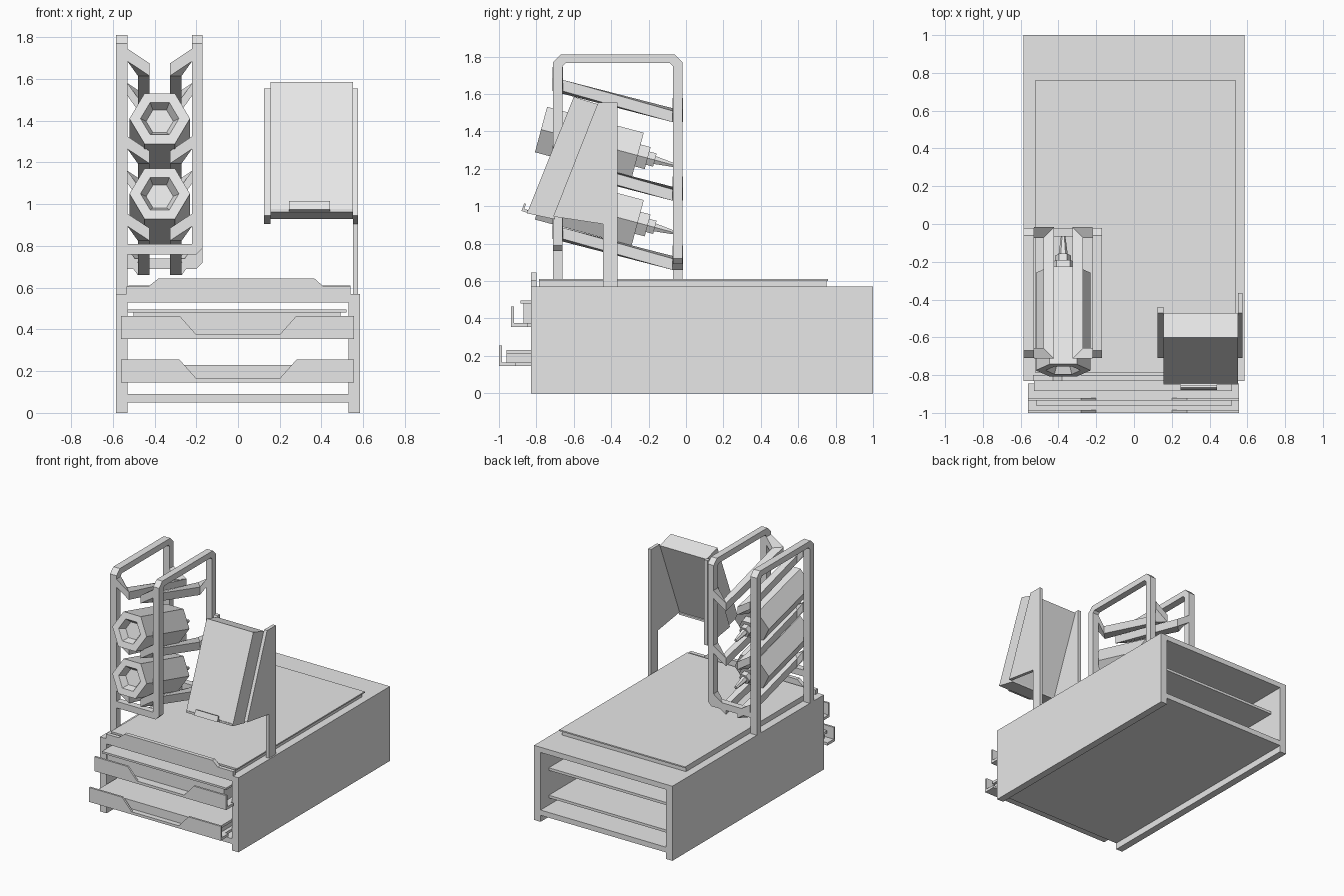
import bpy, bmesh, math
from mathutils import Vector, Matrix

cube = bpy.data.objects.get("Cube")
if cube:
    bpy.data.objects.remove(cube)

grey = bpy.data.materials.new("light_grey")
grey.use_nodes = True
grey.diffuse_color = (0.8, 0.8, 0.8, 1)
grey.node_tree.nodes["Principled BSDF"].inputs["Base Color"].default_value = (0.8, 0.8, 0.8, 1)


def finish(name, bm):
    bmesh.ops.recalc_face_normals(bm, faces=bm.faces)
    mesh = bpy.data.meshes.new(name)
    bm.to_mesh(mesh)
    bm.free()
    mesh.materials.append(grey)
    obj = bpy.data.objects.new(name, mesh)
    bpy.context.collection.objects.link(obj)
    return obj


def loft(name, rings):
    """Skin a list of equal-sized point rings and cap both ends."""
    bm = bmesh.new()
    vs = [[bm.verts.new(p) for p in ring] for ring in rings]
    n = len(vs[0])
    for a, b in zip(vs, vs[1:]):
        for i in range(n):
            j = (i + 1) % n
            bm.faces.new((a[i], a[j], b[j], b[i]))
    bm.faces.new(vs[0])
    bm.faces.new(vs[-1])
    return finish(name, bm)


def box(name, x, y, z):
    ring = [(x[0], y[0]), (x[1], y[0]), (x[1], y[1]), (x[0], y[1])]
    return loft(name, [[(a, b, h) for a, b in ring] for h in z])


def side_plate(name, x, profile):
    """Extrude a (y, z) outline across x."""
    return loft(name, [[(a, y, z) for y, z in profile] for a in x])


def front_plate(name, y, profile):
    """Extrude an (x, z) outline across y."""
    return loft(name, [[(x, b, z) for x, z in profile] for b in y])


# Cabinet: open at the front and back
for side, s in (("left", 1), ("right", -1)):
    box("cabinet_side_" + side, sorted((s * 0.53, s * 0.585)), (-0.83, 1), (0, 0.57))
box("cabinet_top", (-0.53, 0.53), (-0.83, 1), (0.53, 0.57))
box("cabinet_floor", (-0.53, 0.53), (-0.83, 1), (0.05, 0.09))


# Pull-out trays with a notched front
def tray(name, y, z):
    box(name + "_base", (-0.53, 0.53), (y + 0.015, 0.9), (z, z + 0.02))
    box(name + "_lip", (-0.56, 0.555), (y, y + 0.09), (z, z + 0.02))
    t, m = z + 0.11, z + 0.02
    front_plate(name + "_front", (y, y + 0.015),
                [(-0.56, z), (0.555, z), (0.555, t), (0.28, t),
                 (0.2, m), (-0.2, m), (-0.28, t), (-0.56, t)])


tray("lower_tray", -1.0, 0.145)
tray("upper_tray", -0.935, 0.355)
box("lower_device", (-0.5, 0.5), (-0.96, -0.5), (0.165, 0.21))
box("lower_device_cover", (-0.52, 0.52), (-0.96, -0.48), (0.21, 0.23))
box("upper_device", (-0.5, 0.49), (-0.87, -0.45), (0.375, 0.48))
box("upper_device_cover", (-0.53, 0.52), (-0.885, -0.43), (0.48, 0.495))

# Worktop pad and its raised front stop
box("pad_base", (-0.525, 0.525), (-0.785, 0.75), (0.57, 0.6))
box("pad_top", (-0.525, 0.54), (-0.785, 0.76), (0.6, 0.61))
front_plate("pad_stop", (-0.83, -0.8),
            [(-0.535, 0.57), (0.54, 0.57), (0.54, 0.605), (0.41, 0.605), (0.365, 0.645),
             (-0.38, 0.645), (-0.43, 0.605), (-0.535, 0.605)])


# Tool rack: two chamfered hoops, the inner one carried by crossbars
def hoop(name, x, front, back):
    side_plate(name, x,
               [(-0.71, front), (-0.71, 1.77), (-0.67, 1.81), (-0.06, 1.81), (-0.02, 1.77),
                (-0.02, back), (-0.07, back), (-0.07, 1.75), (-0.085, 1.765),
                (-0.645, 1.765), (-0.66, 1.75), (-0.66, front)])


MID = -0.375
hoop("rack_outer_hoop", (-0.585, -0.53), 0.57, 0.57)
hoop("rack_inner_hoop", (-0.22, -0.17), 0.79, 0.72)
for name, y, z in (("front", -0.71, 0.76), ("back", -0.07, 0.69)):
    front_plate("rack_crossbar_" + name, (y, y + 0.05),
                [(-0.53, z), (-0.2, z), (-0.17, z + 0.03), (-0.17, z + 0.05), (-0.53, z + 0.05)])


# Cradle arms: bent bars running from the front post to the rear post
def arm(name, side, z):
    hx, hz = 0.028, 0.022
    path = [(0.155, -0.685, 0.07), (0.077, -0.685, 0), (0.077, -0.045, -0.165),
            (0.155, -0.045, -0.095)]
    pts = [Vector((MID + side * x, y, z + h)) for x, y, h in path]
    # square section along the run, mitred where the arm bends outward
    rings = []
    for i, p in enumerate(pts):
        inward = 1 if i in (0, 1) else -1
        a = Vector((side * hx, inward * hx, 0))
        if i in (0, 3):
            a = Vector((0, inward * hx, 0))
        b = Vector((0, 0, hz + 0.008))
        rings.append([p + a + b, p - a + b, p - a - b, p + a - b])
    # keep the section oriented consistently through both bends
    loft(name, rings)


for level, z in (("top", 1.645), ("middle", 1.225), ("bottom", 0.855)):
    arm("cradle_arm_left_" + level, 1, z)
    arm("cradle_arm_right_" + level, -1, z)


# Hexagonal tools: recessed front, stepped collar and tapered tip
def tool(name, z):
    tilt = Matrix.Rotation(math.radians(-15), 3, "X")
    origin = Vector((MID, -0.775, z))
    steps = [(0.065, 0.05), (0.092, 0.0), (0.145, 0.0), (0.145, 0.535), (0.07, 0.535),
             (0.07, 0.59), (0.042, 0.59), (0.042, 0.63), (0.025, 0.63), (0.012, 0.735)]
    rings = []
    for r, d in steps:
        angles = [math.pi * k / 3 for k in range(6)]
        rings.append([origin + tilt @ Vector((r * math.cos(a), d, r * math.sin(a)))
                      for a in angles])
    loft(name, rings)


tool("upper_tool", 1.41)
tool("lower_tool", 1.05)

# Screen on a stand: one cheek runs down as the post
side_plate("stand_cheek_left", (0.55, 0.575),
           [(-0.47, 1.555), (-0.365, 1.555), (-0.365, 0.57), (-0.445, 0.57),
            (-0.445, 0.905), (-0.71, 0.945)])
side_plate("stand_cheek_right", (0.125, 0.155),
           [(-0.47, 1.555), (-0.44, 1.555), (-0.44, 0.905), (-0.71, 0.945)])
side_plate("screen", (0.155, 0.55),
           [(-0.6, 1.585), (-0.47, 1.545), (-0.71, 0.94), (-0.845, 0.975)])
side_plate("stand_ledge", (0.155, 0.55),
           [(-0.85, 0.978), (-0.7, 0.945), (-0.7, 0.93), (-0.85, 0.962)])
side_plate("ledge_tab", (0.245, 0.44),
           [(-0.88, 0.975), (-0.865, 1.015), (-0.855, 1.012), (-0.865, 0.985),
            (-0.84, 0.978), (-0.84, 0.962)])
